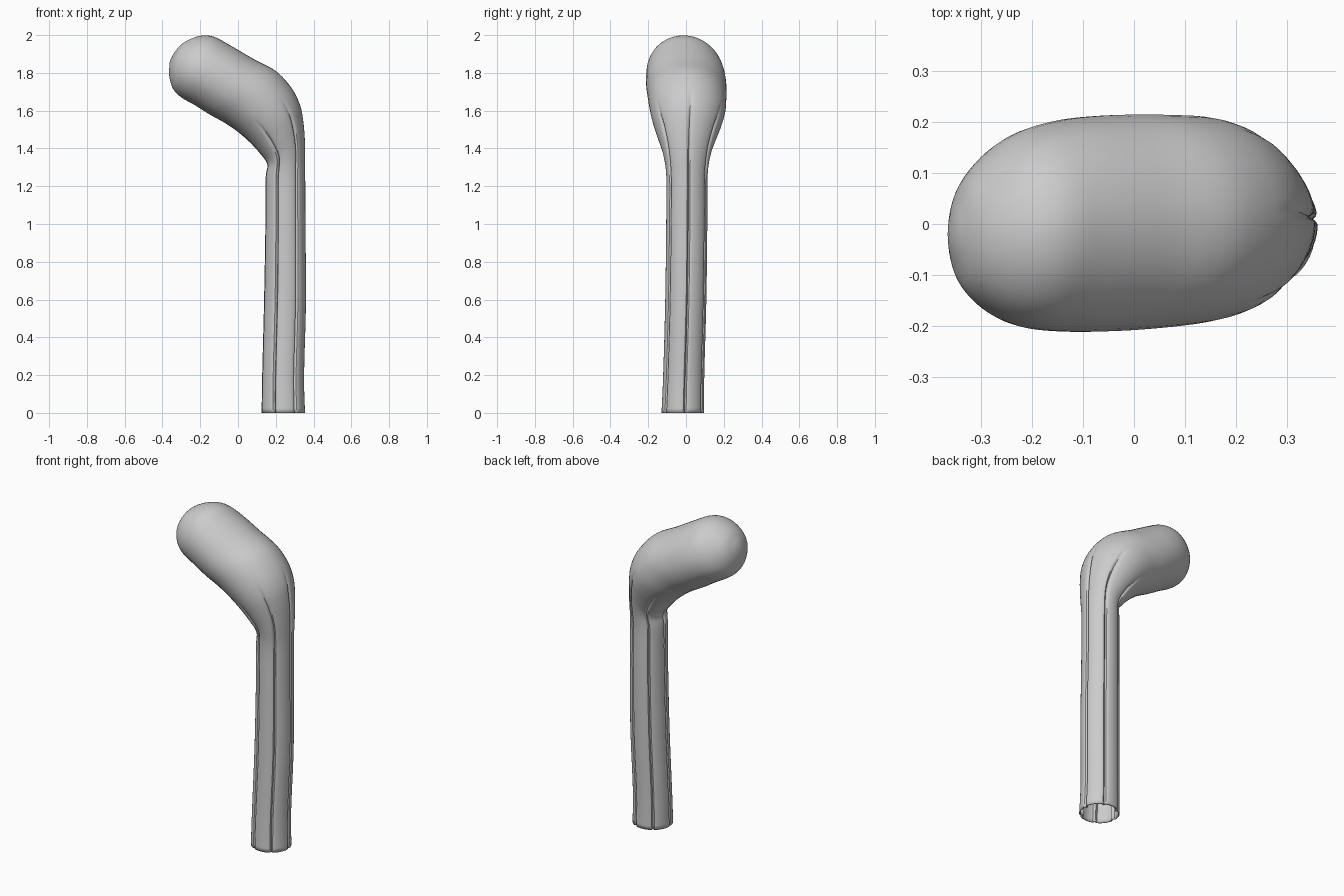
import bpy, bmesh, math
from mathutils import Vector

if "Cube" in bpy.data.objects:
    bpy.data.objects.remove(bpy.data.objects["Cube"])

# Cross-sections along the sock: inner x,z | outer x,z | half width, y centre, seam depth
SECTIONS = [
    (0.125, 0.00, 0.355, 0.00, 0.113, -0.017, 0.014),
    (0.128, 0.20, 0.350, 0.20, 0.109, -0.012, 0.014),
    (0.138, 0.60, 0.360, 0.60, 0.109, -0.001, 0.014),
    (0.145, 1.00, 0.357, 1.00, 0.109, 0.004, 0.014),
    (0.146, 1.24, 0.356, 1.25, 0.109, 0.005, 0.014),
    (0.155, 1.315, 0.355, 1.42, 0.125, 0.005, 0.014),
    (0.115, 1.375, 0.345, 1.55, 0.155, 0.006, 0.012),
    (0.060, 1.435, 0.325, 1.64, 0.182, 0.008, 0.006),
    (0.000, 1.487, 0.280, 1.725, 0.200, 0.009, 0.0),
    (-0.07, 1.535, 0.200, 1.81, 0.208, 0.006, 0.0),
    (-0.15, 1.580, 0.080, 1.875, 0.212, 0.002, 0.0),
    (-0.23, 1.630, -0.04, 1.945, 0.208, -0.003, 0.0),
    (-0.30, 1.670, -0.13, 1.992, 0.192, -0.010, 0.0),
    (-0.342, 1.712, -0.21, 1.994, 0.158, -0.016, 0.0),
    (-0.362, 1.770, -0.295, 1.955, 0.105, -0.020, 0.0),
    (-0.365, 1.815, -0.343, 1.90, 0.045, -0.020, 0.0),
]
STEPS = 5
SEAMS = 6
OFFSETS = [0, 1.5, 4, 7, 14, 22, 30, 38, 46, 53, 56, 58.5]
DIP = {0: 1.0, 1.5: 0.7, 4: 0.15, 58.5: 0.7, 56: 0.15}


def smooth_rows(rows):
    """Catmull-Rom interpolation between the cross-sections."""
    out = []
    for i in range(len(rows) - 1):
        quad = [rows[max(i - 1, 0)], rows[i], rows[i + 1], rows[min(i + 2, len(rows) - 1)]]
        for s in range(STEPS):
            t = s / STEPS
            out.append([0.5 * (2 * b + (c - a) * t + (2 * a - 5 * b + 4 * c - d) * t * t
                               + (3 * b - a - 3 * c + d) * t ** 3) for a, b, c, d in zip(*quad)])
    return out + [list(rows[-1])]


def ring_points(row):
    ix, iz, ox, oz, width, yc, depth = row
    centre = Vector(((ix + ox) / 2, yc, (iz + oz) / 2))
    half = Vector(((ox - ix) / 2, 0, (oz - iz) / 2))
    points = []
    for k in range(SEAMS):
        for off in OFFSETS:
            a = math.radians(5 + k * 360 / SEAMS + off)
            r = half * math.cos(a) + Vector((0, width * math.sin(a), 0))
            r -= r.normalized() * max(depth, 0) * DIP.get(off, 0)
            points.append(centre + r)
    return points


# Seamed sleeve and bulbous bent head as one lofted skin
bm = bmesh.new()
rings = [[bm.verts.new(p) for p in ring_points(row)] for row in smooth_rows(SECTIONS)]
n = len(rings[0])
for low, high in zip(rings, rings[1:]):
    for j in range(n):
        k = (j + 1) % n
        bm.faces.new((low[j], low[k], high[k], high[j]))
tip = bm.verts.new((-0.361, -0.02, 1.862))
for j in range(n):
    bm.faces.new((rings[-1][j], rings[-1][(j + 1) % n], tip))
bmesh.ops.recalc_face_normals(bm, faces=bm.faces)
mesh = bpy.data.meshes.new("club_cover")
bm.to_mesh(mesh)
bm.free()
cover = bpy.data.objects.new("club_cover", mesh)
bpy.context.collection.objects.link(cover)

# Thin fabric thickness, open at the bottom
fabric = cover.modifiers.new("fabric", "SOLIDIFY")
fabric.thickness = 0.008
fabric.offset = -1

bpy.context.view_layer.objects.active = cover
cover.select_set(True)
bpy.ops.object.shade_smooth_by_angle(angle=math.radians(40))
